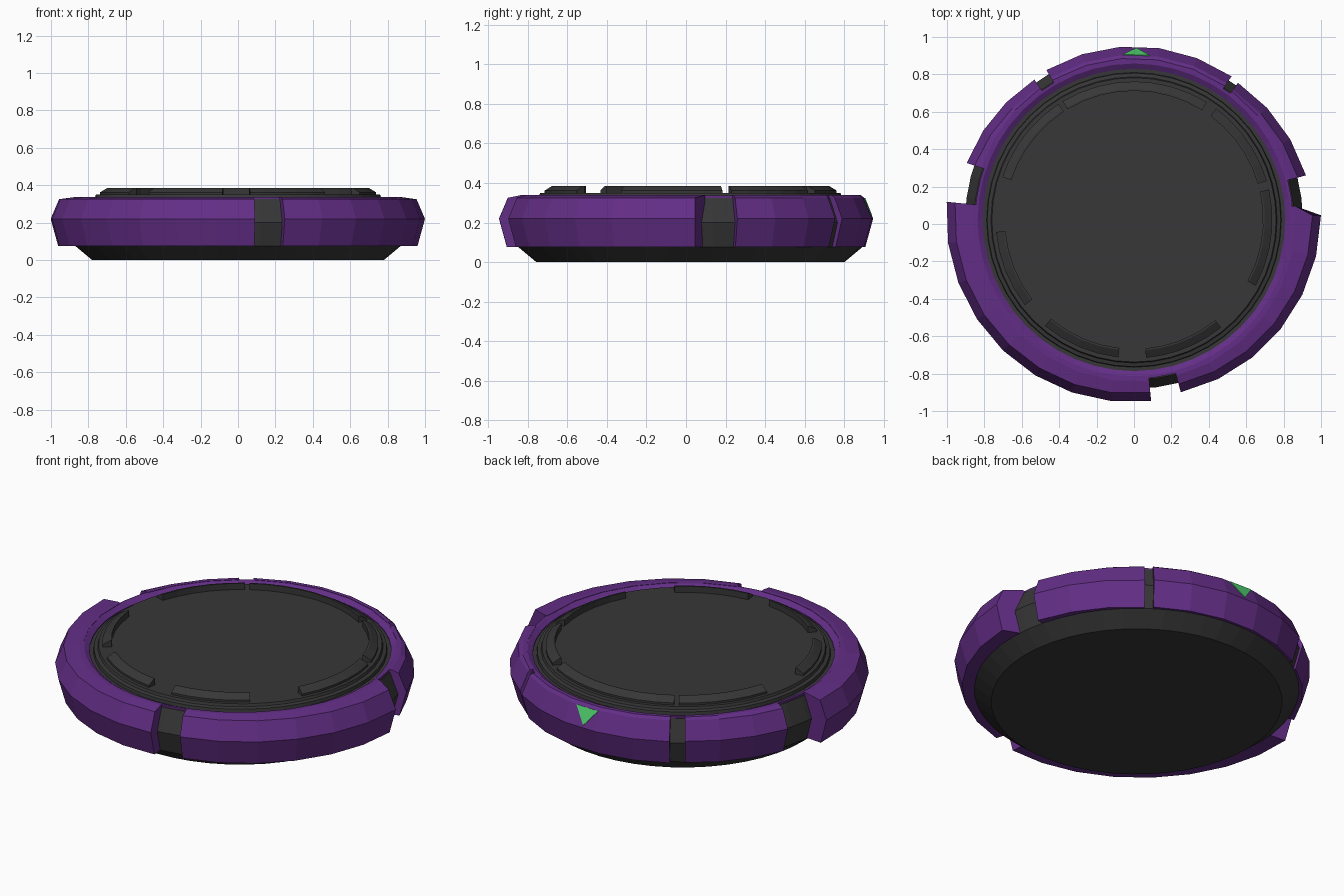
import bpy, bmesh, math
from mathutils import Vector

if "Cube" in bpy.data.objects:
    bpy.data.objects.remove(bpy.data.objects["Cube"])

CY = 0.022  # the disc axis sits slightly behind the origin


def material(name, color):
    m = bpy.data.materials.new(name)
    m.diffuse_color = (*color, 1)
    m.use_nodes = True
    m.node_tree.nodes["Principled BSDF"].inputs["Base Color"].default_value = m.diffuse_color
    return m


DARK = material("dark_grey", (0.038, 0.038, 0.038))
PURPLE = material("purple", (0.125, 0.027, 0.24))
GREEN = material("green", (0.08, 0.62, 0.16))


def finish(name, bm, mat):
    bmesh.ops.recalc_face_normals(bm, faces=bm.faces)
    me = bpy.data.meshes.new(name)
    bm.to_mesh(me)
    bm.free()
    me.materials.append(mat)
    ob = bpy.data.objects.new(name, me)
    ob.location.y = CY
    bpy.context.collection.objects.link(ob)
    return ob


def sweep(name, sections, mat, closed):
    """Skin closed (radius, z) sections placed at angles in degrees."""
    bm = bmesh.new()
    rings = []
    for angle, prof in sections:
        rings.append([bm.verts.new((r * math.cos(math.radians(angle + d)),
                                    r * math.sin(math.radians(angle + d)), z))
                      for r, z, d in prof])
    n = len(rings[0])
    for i in range(len(rings) - (0 if closed else 1)):
        a, b = rings[i], rings[(i + 1) % len(rings)]
        for j in range(n):
            k = (j + 1) % n
            bm.faces.new((a[j], a[k], b[k], b[j]))
    if not closed:
        bm.faces.new(rings[0])
        bm.faces.new(rings[-1])
    return finish(name, bm, mat)


def lathe(name, prof, mat, steps=48):
    """Solid disc from an outer (radius, z) profile, flat capped."""
    bm = bmesh.new()
    rings = [[bm.verts.new((r * math.cos(2 * math.pi * i / steps),
                            r * math.sin(2 * math.pi * i / steps), z))
              for i in range(steps)] for r, z in prof]
    for a, b in zip(rings, rings[1:]):
        for i in range(steps):
            k = (i + 1) % steps
            bm.faces.new((a[i], a[k], b[k], b[i]))
    bm.faces.new(rings[0])
    bm.faces.new(rings[-1])
    return finish(name, bm, mat)


# Dark body, with its sloped foot and the wall seen in the rim gaps
lathe("body", [(0.78, 0), (0.87, 0.075), (0.903, 0.2), (0.855, 0.325),
               (0.82, 0.325), (0.815, 0.312), (0.79, 0.312)], DARK)
# Stepped top plate
lathe("top_plate", [(0.79, 0.3), (0.785, 0.33), (0.765, 0.335),
                    (0.76, 0.35)], DARK)

# Purple inner lip running all the way round
lip = [(0.85, 0.3, 0), (0.85, 0.336, 0), (0.836, 0.336, 0),
       (0.808, 0.318, 0), (0.808, 0.3, 0)]
sweep("inner_lip", [(i * 7.5, lip) for i in range(48)], PURPLE, True)

# Five purple rim segments: start, end, radius at start, radius at end,
# and how far the inner edge of the start leans round
SEGMENTS = [("rim_back", 55.8, 120.3, 0.928, 0.928, 0),
            ("rim_back_right", 14.5, 52.8, 0.95, 0.92, 0),
            ("rim_front_right", 1.4, -74.8, 1.0, 0.955, 3.5),
            ("rim_front_left", -84.6, -185.5, 0.972, 1.006, 0),
            ("rim_back_left", 161.2, 125.4, 0.945, 0.92, 0)]
for name, a0, a1, r0, r1, lean in SEGMENTS:
    steps = max(3, round(abs(a1 - a0) / 12.9))
    sections = []
    for i in range(steps + 1):
        t = i / steps
        r = r0 + (r1 - r0) * t
        d = lean if i == 0 else 0
        sections.append((a0 + (a1 - a0) * t,
                         [(r - 0.04, 0.075, 0), (r, 0.22, 0),
                          (r - 0.045, 0.325, 0), (0.865, 0.338, d),
                          (0.842, 0.338, d), (0.842, 0.075, d)]))
    sweep(name, sections, PURPLE, False)

# Raised pads round the top
PADS = [(58.3, 121), (16.3, 53.6), (-28.4, 12.7), (-85, -51),
        (-130, -96.5), (-175, -142), (123, 162)]
pad = [(0.74, 0.34, 0), (0.74, 0.362, 0), (0.70, 0.386, 0),
       (0.69, 0.386, 0), (0.69, 0.34, 0)]
for i, (a0, a1) in enumerate(PADS):
    steps = max(3, round((a1 - a0) / 7.5))
    sweep(f"top_pad_{i + 1}",
          [(a0 + (a1 - a0) * s / steps, pad) for s in range(steps + 1)],
          DARK, False)

# Green triangle plate lying on the middle facet of the back rim
mid = math.radians(88.05)
out = Vector((math.cos(mid), math.sin(mid), 0))
side = Vector((math.sin(mid), -math.cos(mid), 0))
slope = (out * 0.105 + Vector((0, 0, 0.045))).normalized()
bm = bmesh.new()
layers = []
for lift in (-0.002, 0.004):
    layer = []
    for u, z in ((-0.09, 0.322), (0.055, 0.322), (-0.018, 0.232)):
        r = 0.928 - 0.045 * (z - 0.22) / 0.105
        p = out * (r * math.cos(math.radians(6.45))) + side * u
        p.z = z
        layer.append(bm.verts.new(p + slope * lift))
    layers.append(layer)
    bm.faces.new(layer)
for i in range(3):
    k = (i + 1) % 3
    bm.faces.new((layers[0][i], layers[0][k], layers[1][k], layers[1][i]))
finish("marker_triangle", bm, GREEN)
